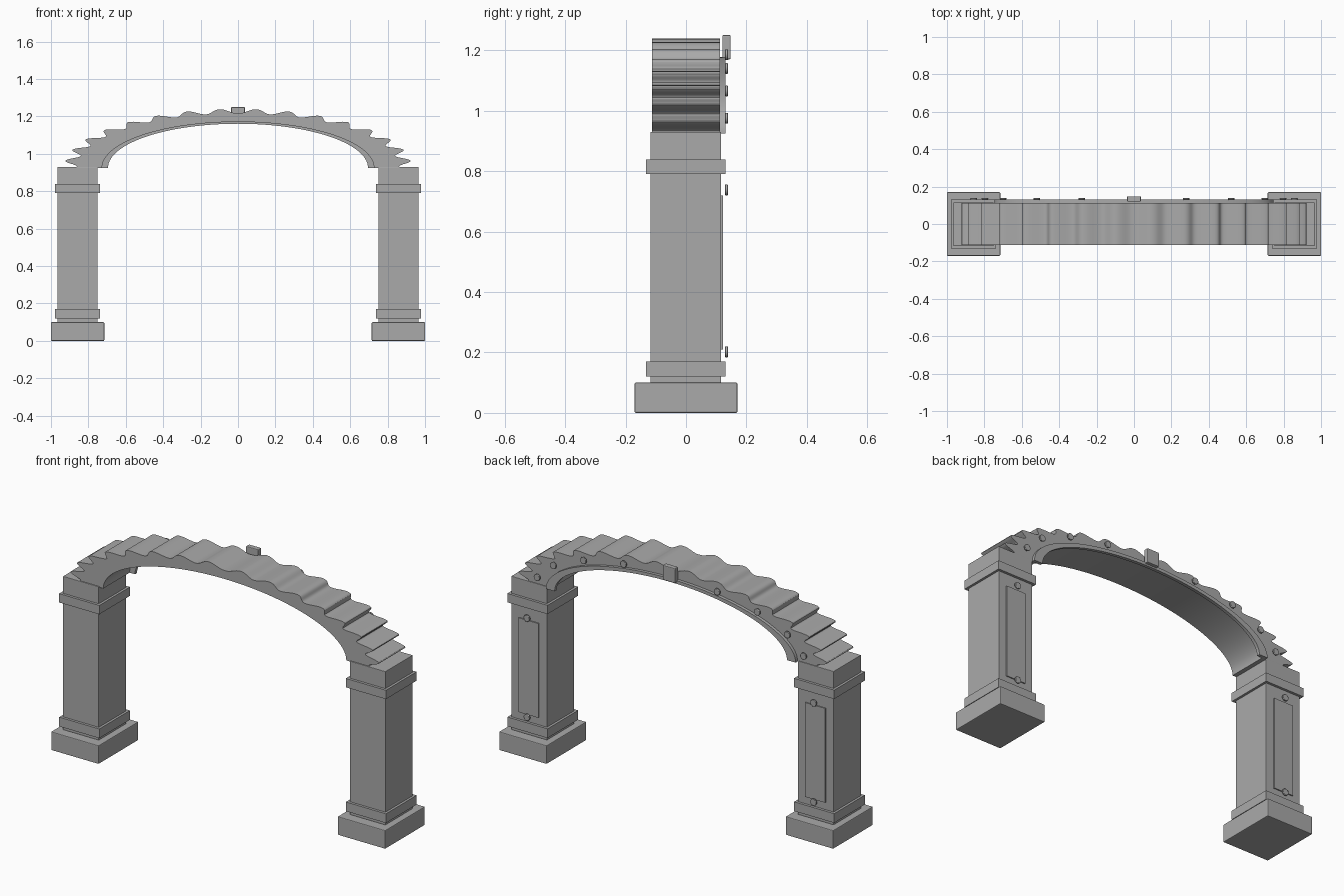
import bpy, bmesh
from math import sin, cos, pi, radians
from mathutils import Matrix, Vector

cube = bpy.data.objects.get("Cube")
if cube:
    bpy.data.objects.remove(cube, do_unlink=True)

stone = bpy.data.materials.new("grey_stone")
stone.use_nodes = True
GREY = (0.4, 0.4, 0.4, 1)
stone.diffuse_color = GREY
stone.node_tree.nodes["Principled BSDF"].inputs["Base Color"].default_value = GREY

SPRING = 0.925   # height where the arch starts
PILLAR_X = 0.8575


def finish(name, bm, bevel=0, smooth=False):
    bmesh.ops.recalc_face_normals(bm, faces=bm.faces)
    mesh = bpy.data.meshes.new(name)
    bm.to_mesh(mesh)
    bm.free()
    mesh.materials.append(stone)
    obj = bpy.data.objects.new(name, mesh)
    bpy.context.collection.objects.link(obj)
    if smooth:
        mesh.shade_smooth()
        mesh.set_sharp_from_angle(angle=radians(30))
    if bevel:
        mod = obj.modifiers.new("edge_bevel", "BEVEL")
        mod.width = bevel
        mod.segments = 2
    return obj


def box(name, x, half_x, y0, y1, z0, z1, bevel=0):
    bm = bmesh.new()
    size = Matrix.Diagonal((half_x * 2, y1 - y0, z1 - z0, 1))
    place = Matrix.Translation((x, (y0 + y1) / 2, (z0 + z1) / 2))
    bmesh.ops.create_cube(bm, size=1, matrix=place @ size)
    return finish(name, bm, bevel)


def stud(name, x, z):
    bm = bmesh.new()
    place = Matrix.Translation((x, 0.134, z)) @ Matrix.Rotation(pi / 2, 4, "X")
    bmesh.ops.create_cone(bm, cap_ends=True, segments=24, radius1=0.018,
                          radius2=0.018, depth=0.009, matrix=place)
    return finish(name, bm, 0.002, True)


def half_ellipse_band(name, inner, outer, y0, y1, steps):
    """Sweep a rectangular section between two half ellipses."""
    bm = bmesh.new()
    rings = []
    for i in range(steps + 1):
        t = pi * i / steps
        ring = []
        for curve, y in ((inner, y0), (outer, y0), (outer, y1), (inner, y1)):
            a, b = curve(t)
            ring.append(bm.verts.new((a * cos(t), y, SPRING + b * sin(t))))
        rings.append(ring)
    for r, s in zip(rings, rings[1:]):
        for k in range(4):
            n = (k + 1) % 4
            bm.faces.new((r[k], r[n], s[n], s[k]))
    bm.faces.new(rings[0])
    bm.faces.new(rings[-1])
    return finish(name, bm, 0, True)


def scalloped(t):
    # Sixteen waves, symmetric about a valley at the crown
    wave = cos(2 * pi * (t - radians(84)) / radians(11.25 - 0.25))
    s = 1 - 0.037 * (1 - wave)
    return 0.93 * s, 0.315 * s


def mirrored_wave(t):
    return scalloped(min(t, pi - t))


# Arch body with wavy top, and the raised trim on its back
half_ellipse_band("arch_body", lambda t: (0.727, 0.246), mirrored_wave, -0.113, 0.113, 240)
half_ellipse_band("arch_trim", lambda t: (0.695, 0.236), lambda t: (0.747, 0.253),
                  0.112, 0.13, 96)
box("keystone", 0, 0.037, 0.12, 0.148, 1.17, 1.25, 0.004)

for side, s in (("left", 1), ("right", -1)):
    x = s * PILLAR_X
    # Pillar
    box(side + "_plinth", x, 0.1425, -0.17, 0.17, 0, 0.1, 0.004)
    box(side + "_shaft", x, 0.107, -0.118, 0.116, 0.1, 0.93, 0.002)
    box(side + "_lower_band", x, 0.12, -0.132, 0.13, 0.12, 0.17)
    box(side + "_upper_band", x, 0.12, -0.132, 0.13, 0.79, 0.838)
    # Back panel with a stud at each end
    box(side + "_panel", x, 0.06, 0.114, 0.122, 0.21, 0.72)
    stud(side + "_panel_stud_low", x, 0.202)
    stud(side + "_panel_stud_high", x, 0.738)
    # Studs along the arch
    for i, (sx, sz) in enumerate(((0.797, 0.975), (0.7, 1.065), (0.52, 1.14), (0.28, 1.185))):
        stud(f"{side}_arch_stud_{i + 1}", s * sx, sz)
